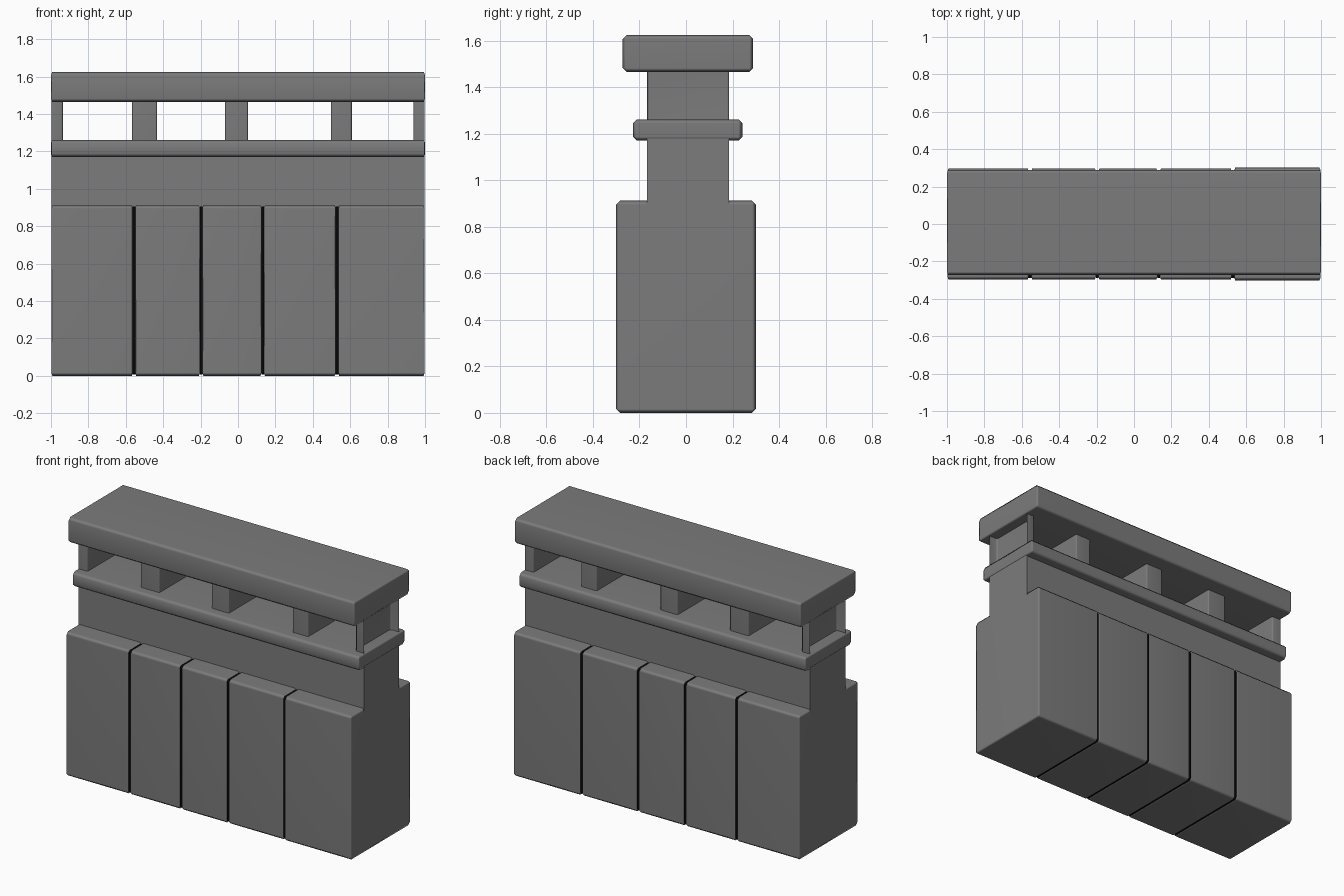
import bpy, bmesh
from mathutils import Matrix, Vector

if "Cube" in bpy.data.objects:
    bpy.data.objects.remove(bpy.data.objects["Cube"])


def material(name, value):
    mat = bpy.data.materials.new(name)
    mat.diffuse_color = (value, value, value, 1)
    mat.use_nodes = True
    mat.node_tree.nodes["Principled BSDF"].inputs["Base Color"].default_value = mat.diffuse_color
    return mat


STONE = material("dark_stone", 0.2)
JOINT = material("black_joint", 0.002)


def box(name, x, y, z, bevel=0.0, end_bevel=None, clip=None, mat=STONE):
    """Chamfered box from (min, max) ranges. end_bevel is the chamfer measured
    along x; clip cuts the box open at x = clip."""
    bm = bmesh.new()
    size = Vector((x[1] - x[0], y[1] - y[0], z[1] - z[0]))
    mid = Vector((x[0] + x[1], y[0] + y[1], z[0] + z[1])) / 2
    # Bevel in a space stretched along x, then squeeze back into place
    k = bevel / end_bevel if end_bevel else 1
    bmesh.ops.create_cube(bm, size=1, matrix=Matrix.Diagonal((size.x * k, size.y, size.z, 1)))
    if bevel:
        bmesh.ops.bevel(bm, geom=bm.edges[:], offset=bevel, segments=1,
                        affect='EDGES', profile=0.5)
    bm.transform(Matrix.Translation(mid) @ Matrix.Diagonal((1 / k, 1, 1, 1)))
    if clip:
        bmesh.ops.bisect_plane(bm, geom=bm.verts[:] + bm.edges[:] + bm.faces[:],
                               plane_co=(clip, 0, 0), plane_no=(clip, 0, 0),
                               clear_outer=True)
    for f in bm.faces:
        f.smooth = bevel > 0
    mesh = bpy.data.meshes.new(name)
    bm.to_mesh(mesh)
    bm.free()
    mesh.materials.append(mat)
    obj = bpy.data.objects.new(name, mesh)
    bpy.context.collection.objects.link(obj)
    if bevel:
        # Large faces stay flat, chamfers blend softly
        obj.modifiers.new("soft_edges", 'WEIGHTED_NORMAL')
    return obj


CORE_Y = (-0.168, 0.184)

# Row of large foundation blocks
seams = [-1.004, -0.556, -0.197, 0.132, 0.529, 1.004]
for i, (a, b) in enumerate(zip(seams, seams[1:])):
    depth = 0.301 if i == 4 else 0.297
    box(f"foundation_block_{i + 1}", (a + 0.006, b - 0.006), (-depth, depth),
        (0, 0.912), 0.017, 0.006)

# Dark joints filling the grooves between blocks
for i, x in enumerate(seams[1:-1]):
    box(f"joint_{i + 1}", (x - 0.008, x + 0.008), (-0.29, 0.29), (0.007, 0.905),
        0.012, 0.001, mat=JOINT)

# Plain wall above the blocks
box("wall_core", (-0.998, 0.998), CORE_Y, (0.88, 1.19))

# Lower ledge and top rail
box("lower_ledge", (-1, 1), (-0.228, 0.242), (1.17, 1.262), 0.017, 0.004)
box("top_rail", (-1, 1), (-0.272, 0.289), (1.465, 1.625), 0.017, 0.006)

# Balusters between ledge and rail
for i, x in enumerate([(-0.567, -0.432), (-0.07, 0.054), (0.496, 0.609)]):
    box(f"baluster_{i + 1}", x, CORE_Y, (1.24, 1.49), 0.008)

# End balusters, cut open at the ends of the section
box("end_baluster_left", (-1.06, -0.935), CORE_Y, (1.24, 1.49), 0.01, clip=-0.998)
box("end_baluster_right", (0.937, 1.06), CORE_Y, (1.24, 1.49), 0.01, clip=0.998)
